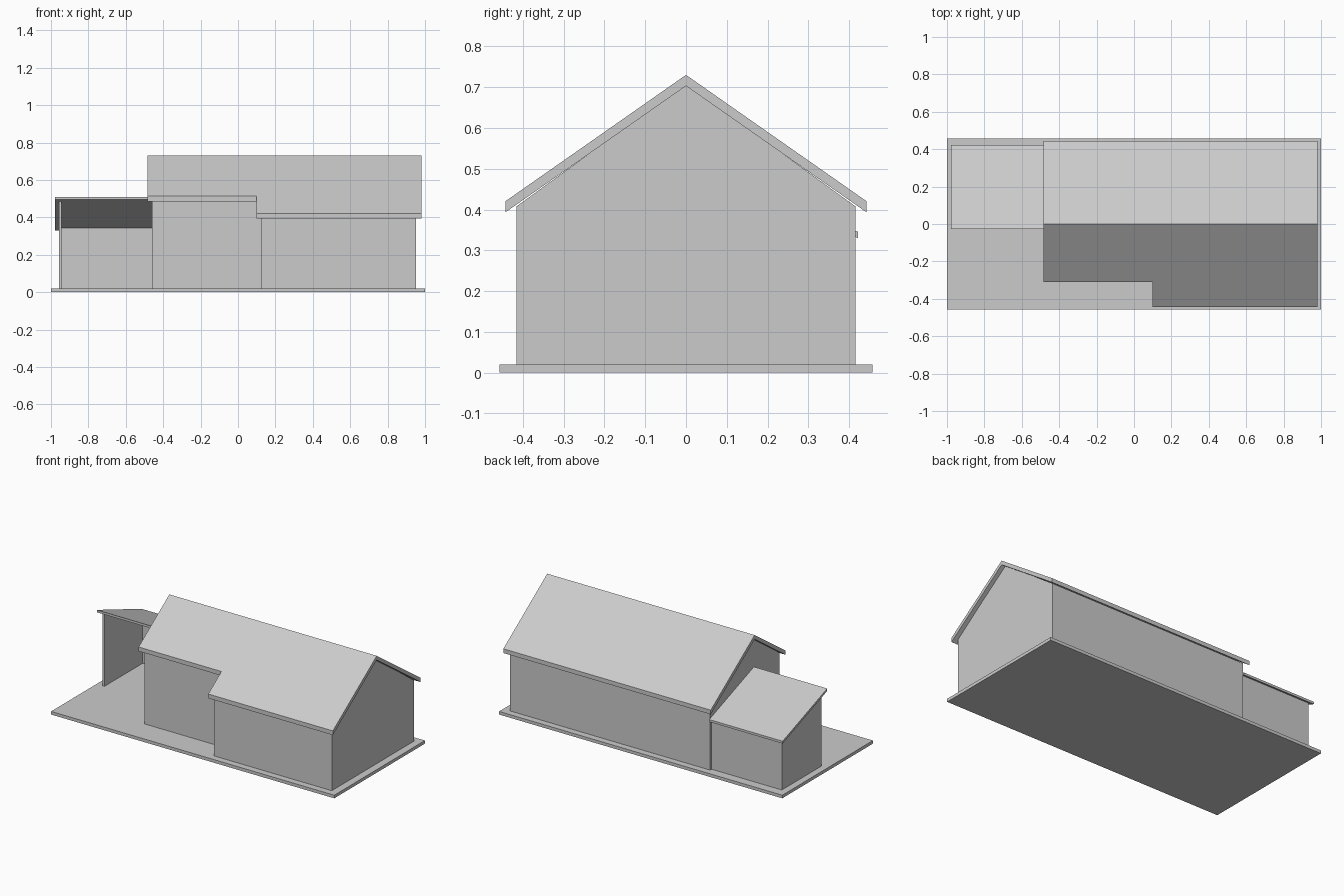
import bpy, bmesh

if "Cube" in bpy.data.objects:
    bpy.data.objects.remove(bpy.data.objects["Cube"])


def extrude_x(name, profile, x0, x1):
    """Solid made from a (y, z) outline swept along x."""
    bm = bmesh.new()
    face = bm.faces.new([bm.verts.new((x0, y, z)) for y, z in profile])
    swept = bmesh.ops.extrude_face_region(bm, geom=[face])["geom"]
    bmesh.ops.translate(bm, vec=(x1 - x0, 0, 0),
                        verts=[v for v in swept if isinstance(v, bmesh.types.BMVert)])
    bmesh.ops.recalc_face_normals(bm, faces=bm.faces)
    mesh = bpy.data.meshes.new(name)
    bm.to_mesh(mesh)
    bm.free()
    obj = bpy.data.objects.new(name, mesh)
    bpy.context.collection.objects.link(obj)
    return obj


def box(name, x0, x1, y0, y1, z0, z1):
    return extrude_x(name, [(y0, z0), (y1, z0), (y1, z1), (y0, z1)], x0, x1)


def cut_corner(obj, x_edge, y_edge):
    """Remove the front left corner up to x_edge and y_edge."""
    cutter = box("corner_cutter", -0.8, x_edge, -0.8, y_edge, -0.2, 1.0)
    mod = obj.modifiers.new("corner_cut", "BOOLEAN")
    mod.operation = "DIFFERENCE"
    mod.solver = "EXACT"
    mod.object = cutter
    bpy.context.view_layer.objects.active = obj
    bpy.ops.object.modifier_apply(modifier=mod.name)
    bpy.data.objects.remove(cutter)


FLOOR = 0.02

# Ground slab
box("base_slab", -1, 1, -0.457, 0.457, 0, FLOOR)

# Main house with gable ends and a recessed front left part
house = extrude_x("house_walls", [(-0.415, FLOOR), (0.415, FLOOR), (0.415, 0.408),
                                  (0, 0.709), (-0.415, 0.408)], -0.46, 0.953)
cut_corner(house, 0.122, -0.287)

# Gable roof, stepped back over the recess
roof = extrude_x("house_roof", [(-0.443, 0.393), (0, 0.703), (0.443, 0.393),
                                (0.443, 0.42), (0, 0.73), (-0.443, 0.42)], -0.485, 0.98)
cut_corner(roof, 0.10, -0.31)


# Open-fronted lean-to: side wall, back wall and sloping roof
def shed_z(y):
    return 0.495 - 0.366 * (y + 0.028)


extrude_x("shed_side_wall", [(0, FLOOR), (0.40, FLOOR), (0.40, shed_z(0.40)), (0, shed_z(0))],
          -0.957, -0.944)
extrude_x("shed_back_wall", [(0.387, FLOOR), (0.40, FLOOR), (0.40, shed_z(0.40)),
                             (0.387, shed_z(0.387))], -0.944, -0.46)
extrude_x("shed_roof", [(-0.028, shed_z(-0.028)), (0.422, shed_z(0.422)),
                        (0.422, shed_z(0.422) + 0.015), (-0.028, shed_z(-0.028) + 0.015)],
          -0.978, -0.46)
